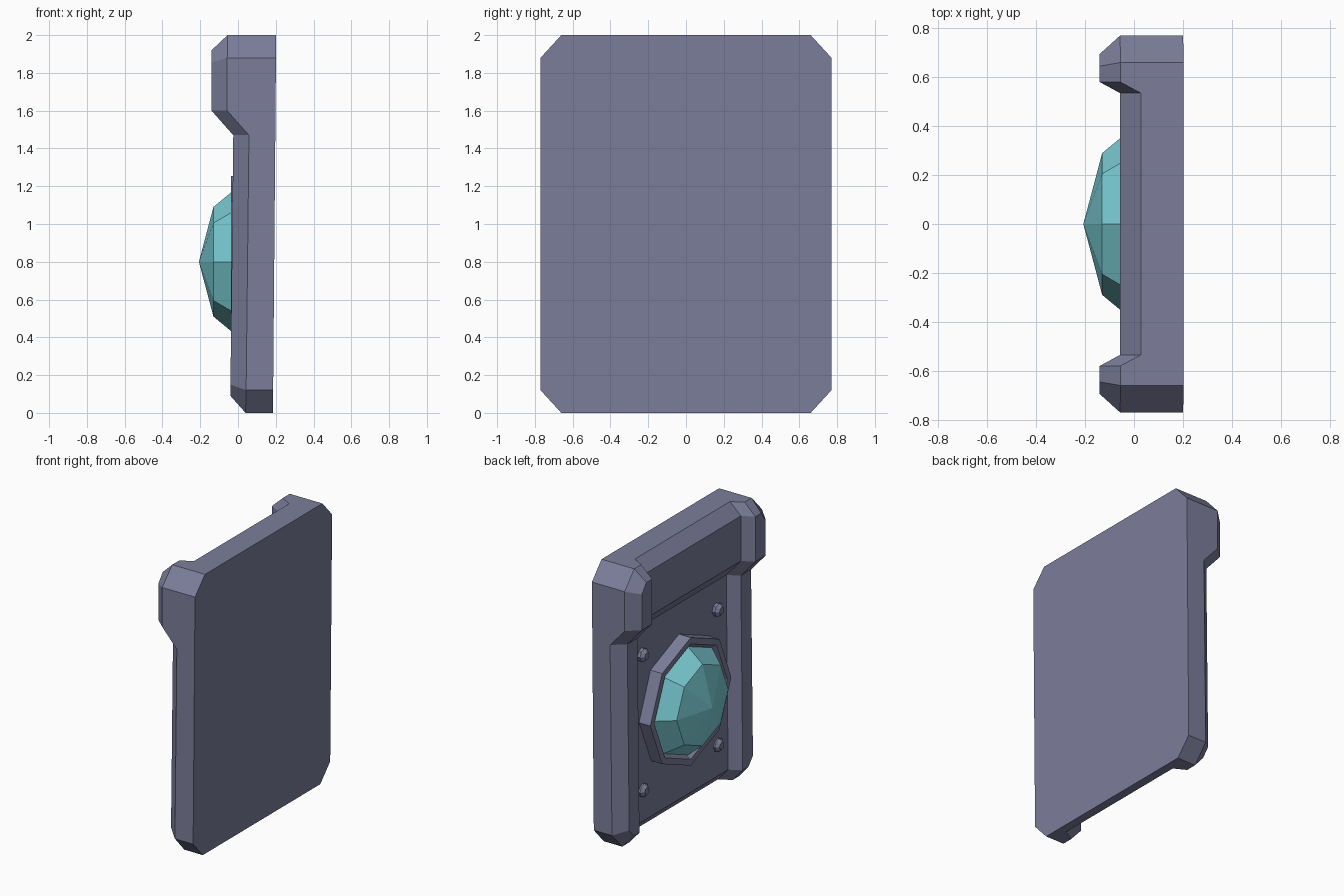
import bpy, bmesh, math

if "Cube" in bpy.data.objects:
    bpy.data.objects.remove(bpy.data.objects["Cube"])


def material(name, rgb):
    m = bpy.data.materials.new(name)
    m.diffuse_color = (*rgb, 1)
    m.use_nodes = True
    m.node_tree.nodes["Principled BSDF"].inputs["Base Color"].default_value = m.diffuse_color
    return m


SLATE = material("slate grey", (0.20, 0.207, 0.325))
AQUA = material("aqua gem", (0.195, 0.61, 0.66))


def finish(name, bm, mat):
    bmesh.ops.recalc_face_normals(bm, faces=bm.faces)
    me = bpy.data.meshes.new(name)
    bm.to_mesh(me)
    bm.free()
    me.materials.append(mat)
    ob = bpy.data.objects.new(name, me)
    bpy.context.collection.objects.link(ob)
    return ob


def turned(name, rings, n, y, z, mat):
    """Faceted solid around an axis parallel to x; rings are (x, radius)."""
    bm = bmesh.new()
    loops = []
    for x, r in rings:
        if r == 0:
            loops.append([bm.verts.new((x, y, z))] * n)
        else:
            loops.append([bm.verts.new((x, y + r * math.cos(2 * math.pi * i / n),
                                        z + r * math.sin(2 * math.pi * i / n)))
                          for i in range(n)])
    for a, b in zip(loops, loops[1:]):
        for i in range(n):
            j = (i + 1) % n
            bm.faces.new(list(dict.fromkeys((a[i], a[j], b[j], b[i]))))
    for end in (loops[0], loops[-1]):
        if end[0] is not end[1]:
            bm.faces.new(end)
    return finish(name, bm, mat)


# Slab: one stepped side profile swept over columns of differing depth
PROFILE = [(-0.055, 2.0), (-0.14, 1.92), (-0.14, 1.6),
           (-0.025, 1.47), (-0.04, 0.09), (0.04, 0.0)]
DEPTH = 0.083
bm = bmesh.new()


def column(s, y, depth, top=None, bottom=None, y_end=None):
    """Full column, or one whose ends stop at the cut corners."""
    col = []
    for i, (x, z) in enumerate(PROFILE):
        if top and i in (0, 5):
            col.append(None)
            continue
        if top and i == 1:
            z = top
        if top and i == 4:
            z = bottom
        yy = y_end if (y_end and i in (0, 5)) else y
        col.append(bm.verts.new((x + depth, s * yy, z)))
    return col


def half(s):
    return [column(s, 0.535, DEPTH), column(s, 0.58, 0),
            column(s, 0.645, 0, y_end=0.66),
            column(s, 0.695, 0, 1.855, 0.15),
            column(s, 0.77, DEPTH, 1.88, 0.12)]


left, right = half(-1), half(1)
cols = left[::-1] + right
for a, b in zip(cols, cols[1:]):
    for i in range(5):
        quad = (a[i], b[i], b[i + 1], a[i + 1])
        if None not in quad:
            bm.faces.new(quad)

# Flat rear outline, outer walls and cut corners
rear = {}
for s in (-1, 1):
    for k, y, z in (("t", 0.66, 2.0), ("u", 0.77, 1.88), ("v", 0.77, 0.12), ("w", 0.66, 0.0)):
        rear[s, k] = bm.verts.new((0.185 + 0.0085 * z, s * y, z))
    A, B, C, D, E = left if s < 0 else right
    bm.faces.new((C[0], C[1], D[1], E[1]))
    bm.faces.new((C[5], C[4], D[4], E[4]))
    bm.faces.new((C[0], E[1], rear[s, "u"], rear[s, "t"]))
    bm.faces.new((C[5], E[4], rear[s, "v"], rear[s, "w"]))
    bm.faces.new((E[1], E[2], E[3], E[4], rear[s, "v"], rear[s, "u"]))
bm.faces.new([rear[-1, k] for k in "tuvw"] + [rear[1, k] for k in "wvut"])
for row, k in ((0, "t"), (5, "w")):
    bm.faces.new([c[row] for c in cols if c[row]] + [rear[1, k], rear[-1, k]])
finish("slab", bm, SLATE)

# Eight-sided bezel with a shallow seat, and the faceted gem in it
turned("bezel", [(0.08, 0.455), (-0.038, 0.455), (-0.038, 0.41), (-0.01, 0.385)], 8, 0, 0.8, SLATE)
turned("gem", [(0.02, 0.385), (-0.015, 0.385), (-0.13, 0.29), (-0.207, 0)], 8, 0, 0.8, AQUA)

# Four studs on the recessed panel
for y in (-0.42, 0.42):
    for z in (0.31, 1.27):
        turned("stud", [(0.07, 0.047), (0.035, 0.047), (0.012, 0.026)], 8, y, z, SLATE)
